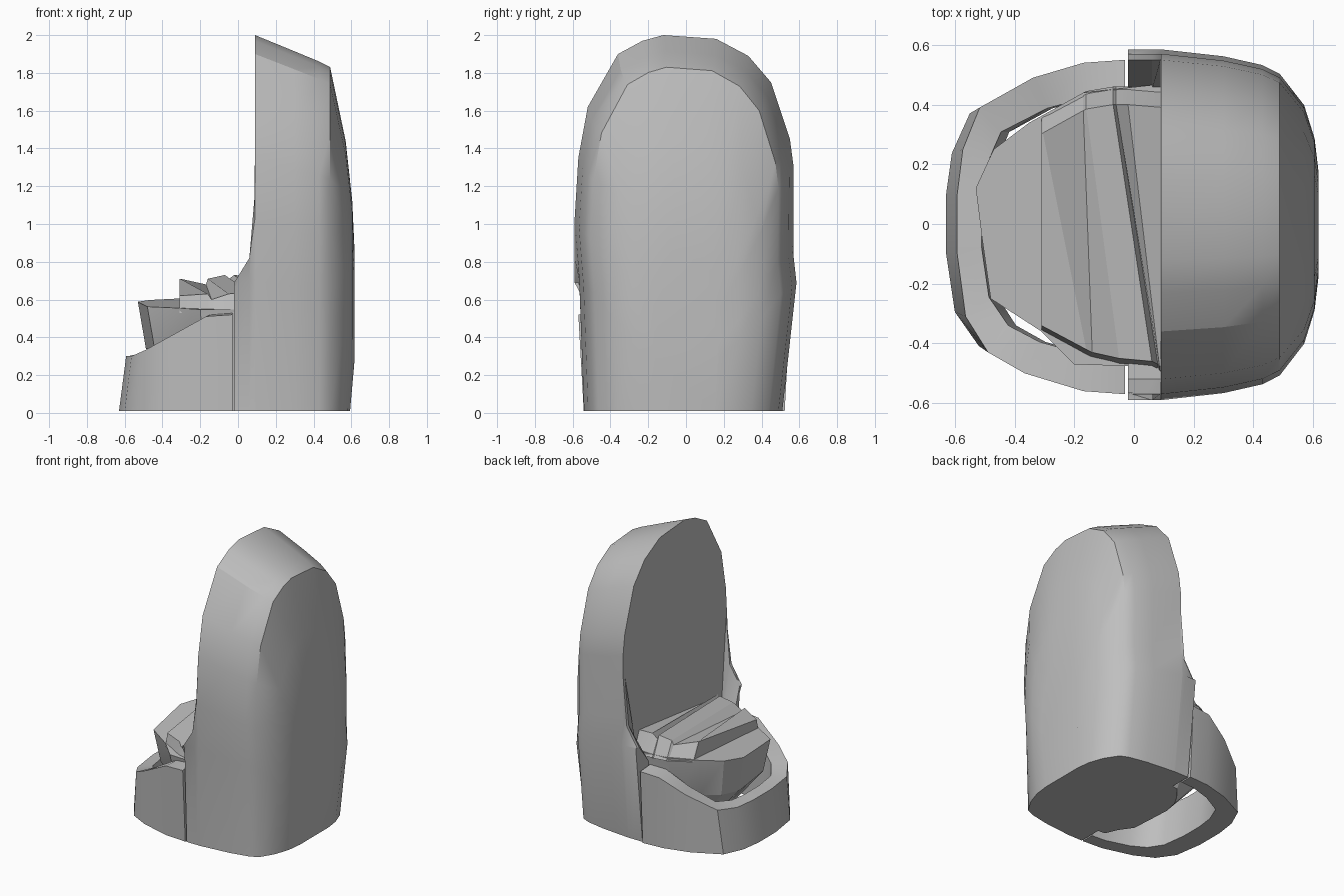
import bpy, bmesh, math

if "Cube" in bpy.data.objects:
    bpy.data.objects.remove(bpy.data.objects["Cube"])

stone = bpy.data.materials.new("grey stone")
stone.use_nodes = True
stone.diffuse_color = (0.52, 0.52, 0.52, 1)
stone.node_tree.nodes["Principled BSDF"].inputs["Base Color"].default_value = (0.52, 0.52, 0.52, 1)


def loft(name, rings, angle=30):
    """Skin closed rings of equal length and cap both ends."""
    bm = bmesh.new()
    rows = [[bm.verts.new(p) for p in ring] for ring in rings]
    n = len(rows[0])
    for a, b in zip(rows, rows[1:]):
        for i in range(n):
            j = (i + 1) % n
            bm.faces.new((a[i], a[j], b[j], b[i]))
    bm.faces.new(rows[0][::-1])
    bm.faces.new(rows[-1])
    bmesh.ops.remove_doubles(bm, verts=bm.verts, dist=0.0005)
    bmesh.ops.recalc_face_normals(bm, faces=bm.faces)
    mesh = bpy.data.meshes.new(name)
    bm.to_mesh(mesh)
    bm.free()
    mesh.materials.append(stone)
    obj = bpy.data.objects.new(name, mesh)
    bpy.context.collection.objects.link(obj)
    bpy.ops.object.select_all(action='DESELECT')
    obj.select_set(True)
    bpy.context.view_layer.objects.active = obj
    bpy.ops.object.shade_smooth_by_angle(angle=math.radians(angle))


# Tall standing half: arched outline (y, z) repeated along x, shrinking outward
ARCH = [(-.54, .01), (-.565, .7), (-.59, 1.02), (-.57, 1.35), (-.52, 1.62),
        (-.36, 1.9), (-.23, 1.97), (-.12, 2), (.16, 1.98), (.33, 1.89),
        (.45, 1.75), (.55, 1.45), (.57, 1.3), (.565, .87), (.585, .69), (.51, .01)]


def arch(x, width, height):
    return [(x * .96 if z < .1 and x > .5 else x, y * width, max(.01, z * height))
            for y, z in ARCH]


def lip(x, rim):
    """Broken lip at the foot: high at both sides, low behind the core."""
    return [(x, y, min(z, rim if abs(y) > .53 else .56)) for y, z in ARCH]


loft("tall_half", [
    lip(-.02, .69), lip(.06, .82), lip(.088, 1.15),
    arch(.09, 1, 1), arch(.3, .96, .957), arch(.43, .91, .93),
    arch(.488, .86, .915), arch(.57, .68, .72), arch(.605, .49, .56),
    arch(.618, .3, .42)])

# Low curved wall: a four-cornered section swept round half an oval
PATH = [(-.03, .55), (-.18, .54), (-.36, .49), (-.55, .39), (-.61, .25),
        (-.63, .1), (-.63, -.1), (-.6, -.31), (-.52, -.43), (-.39, -.5),
        (-.18, -.56), (-.03, -.57)]


def wall_section(x, y):
    top = max(.3, min(.52, .3 + .52 * (x + .585)))
    end = x > -.1
    lean, inner, foot = (1, 1, 1) if end else (.94, .81, .76)
    return [(x, y * .95, .01), (x * lean, y, top),
            (x * inner, y * .79, top + .01), (x * foot, y * .79, .01)]


loft("low_wall", [wall_section(x, y) for x, y in PATH])

# Broken core: tapering lump rising out of the low wall
RIM = [(.1, .47), (-.17, .44), (-.35, .34), (-.47, .25), (-.53, .12),
       (-.51, -.04), (-.48, -.25), (-.31, -.36), (-.2, -.47), (.1, -.48)]


def core_ring(z, sx, sy, tilt=0):
    return [(x * sx if x < 0 else x, y * sy, z + tilt * y) for x, y in RIM]


loft("broken_core", [core_ring(.01, .36, .8), core_ring(.34, .92, .9),
                     core_ring(.58, 1, 1, .07)], 20)

# Splintered slab: diagonal ridges running from the back edge to the front edge
RIDGES = [((-.31, .3, .71), (-.31, -.34, .62)),
          ((-.305, .305, .71), (-.16, -.42, .63)),
          ((-.17, .38, .68), (-.14, -.43, .6)),
          ((-.16, .385, .71), (-.05, -.45, .63)),
          ((-.07, .4, .73), (.06, -.46, .64)),
          ((-.06, .4, .7), (.08, -.47, .6)),
          ((-.02, .4, .73), (.085, -.475, .64)),
          ((.1, .39, .72), (.1, -.48, .62))]
loft("splintered_slab", [
    [b, f, (f[0], f[1] - .02, .53), (b[0], b[1] + .06, .59)] for b, f in RIDGES], 15)
